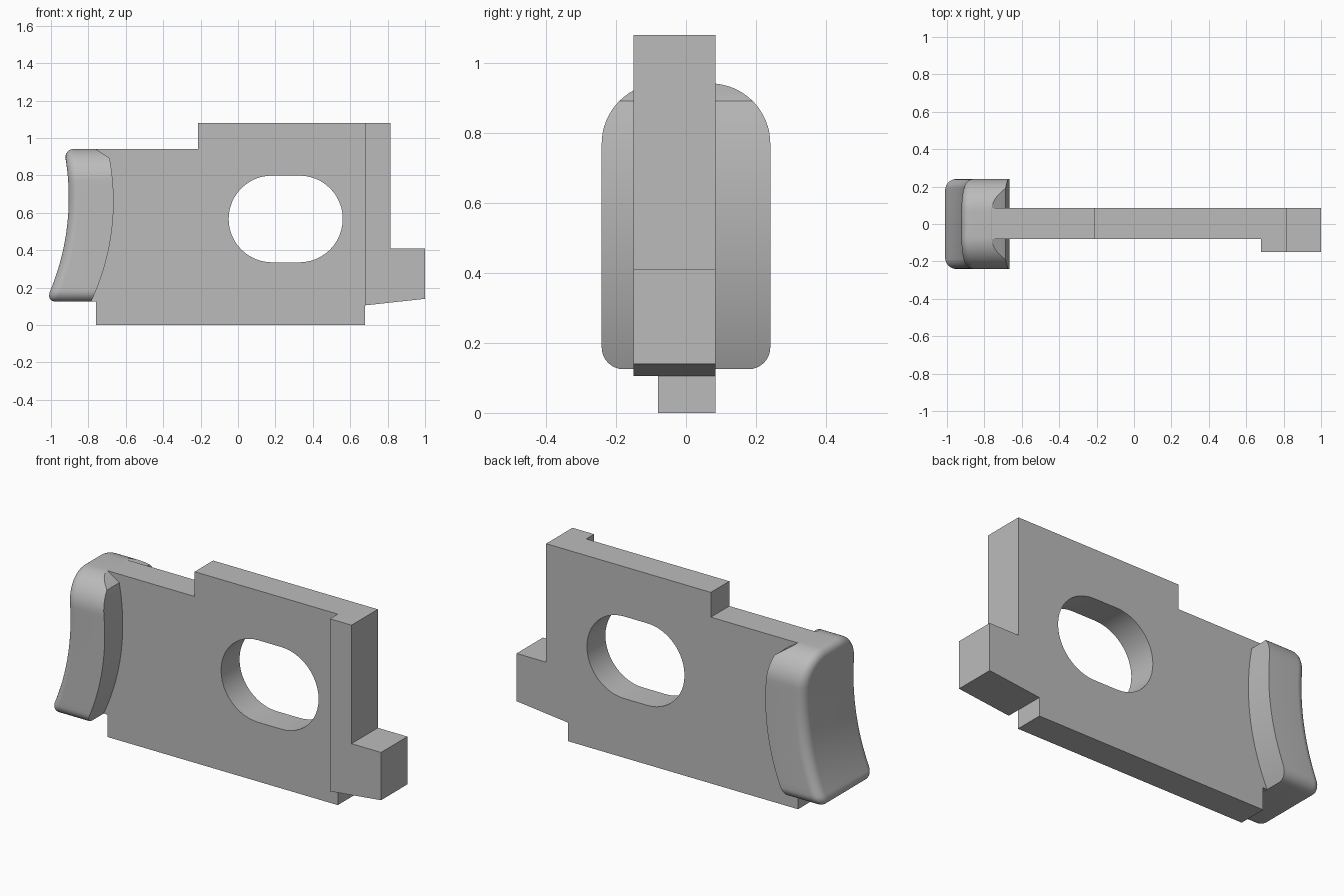
import bpy, bmesh
from math import sin, cos, pi, radians, sqrt

cube = bpy.data.objects.get("Cube")
if cube:
    bpy.data.objects.remove(cube)

grey = bpy.data.materials.new("plain_grey")
grey.use_nodes = True
colour = (0.5, 0.5, 0.5, 1)
grey.diffuse_color = colour
grey.node_tree.nodes["Principled BSDF"].inputs["Base Color"].default_value = colour


def select_only(obj):
    bpy.ops.object.select_all(action='DESELECT')
    obj.select_set(True)
    bpy.context.view_layer.objects.active = obj


def slab(name, outlines, y0, y1):
    """Extrude closed x-z outlines from y0 to y1; inner outlines become holes."""
    curve = bpy.data.curves.new(name, 'CURVE')
    curve.dimensions = '2D'
    curve.fill_mode = 'BOTH'
    curve.extrude = (y1 - y0) / 2
    for pts in outlines:
        spline = curve.splines.new('POLY')
        spline.points.add(len(pts) - 1)
        for p, (x, z) in zip(spline.points, pts):
            p.co = (x, z, 0, 1)
        spline.use_cyclic_u = True
    obj = bpy.data.objects.new(name, curve)
    bpy.context.collection.objects.link(obj)
    obj.location.y = (y0 + y1) / 2
    obj.rotation_euler.x = radians(90)
    select_only(obj)
    bpy.ops.object.convert(target='MESH')
    obj = bpy.context.object
    bm = bmesh.new()
    bm.from_mesh(obj.data)
    bmesh.ops.remove_doubles(bm, verts=bm.verts, dist=0.0001)
    bmesh.ops.recalc_face_normals(bm, faces=bm.faces)
    bm.to_mesh(obj.data)
    bm.free()
    finish(obj)


def finish(obj):
    obj.data.materials.clear()
    obj.data.materials.append(grey)
    select_only(obj)
    bpy.ops.object.shade_smooth_by_angle(angle=radians(30))


# Plate with a rounded slot, including the rear half of the end tab
R, ZC = 0.232, 0.567
slot = []
for cx, start in ((0.328, -pi / 2), (0.182, pi / 2)):
    for i in range(25):
        a = start + pi * i / 24
        slot.append((cx + R * cos(a), ZC + R * sin(a)))
tab = [(0.68, 0.105), (1, 0.14), (1, 0.41), (0.815, 0.41), (0.815, 1.08)]
plate = [(-0.76, 0), (0.68, 0)] + tab + [
    (-0.215, 1.08), (-0.215, 0.94), (-0.77, 0.94), (-0.8, 0.9),
    (-0.85, 0.8), (-0.85, 0.126), (-0.76, 0.126)]
slab("plate", [plate, slot], -0.08, 0.085)

# Raised rail along the front of the end
slab("end_rail", [tab + [(0.68, 1.08)]], -0.15, -0.08)

# Curved thumb pad
HALF, BOTTOM, TOP = 0.241, 0.125, 0.942
R_LOW, R_HIGH, FILLET = 0.062, 0.172, 0.055


def half_outline(inset):
    """Right half of the rounded outline as (half width, height), rising."""
    rl, rh = R_LOW - inset, R_HIGH - inset
    low, high = BOTTOM + R_LOW, TOP - R_HIGH
    pts = []
    for i in range(9):
        a = -pi / 2 + pi / 2 * i / 8
        pts.append((HALF - R_LOW + rl * cos(a), low + rl * sin(a)))
    for i in range(1, 20):
        pts.append((HALF - inset, low + (high - low) * i / 20))
    for i in range(17):
        a = pi / 2 * i / 16
        pts.append((HALF - R_HIGH + rh * cos(a), high + rh * sin(a)))
    return pts


def arc_x(peak, centre, radius, z):
    return peak - radius + sqrt(radius ** 2 - (z - centre) ** 2)


def outer_x(z):
    return arc_x(-0.905, 0.68, 1.3, z)


def inner_x(z):
    return min(arc_x(-0.665, 0.66, 1.25, z), -0.685 - (z - 0.892) * 1.55)


bm = bmesh.new()
rings = []


def add_ring(points, x_of):
    ring = [[bm.verts.new((x_of(z), s * w, z)) for w, z in points] for s in (1, -1)]
    rings.append(ring[0] + ring[1][::-1])


for i in range(9):
    a = pi / 2 * i / 8
    depth = FILLET * (1 - cos(a))
    add_ring(half_outline(FILLET * (1 - sin(a))), lambda z: outer_x(z) + depth)
add_ring(half_outline(0), inner_x)

n = len(rings[0])
for r0, r1 in zip(rings, rings[1:]):
    for i in range(n):
        j = (i + 1) % n
        bm.faces.new((r0[i], r0[j], r1[j], r1[i]))
for ring in (rings[0], rings[-1]):
    for i in range(n // 2 - 1):
        bm.faces.new((ring[i], ring[i + 1], ring[n - 2 - i], ring[n - 1 - i]))
bmesh.ops.recalc_face_normals(bm, faces=bm.faces)
mesh = bpy.data.meshes.new("thumb_pad")
bm.to_mesh(mesh)
bm.free()
pad = bpy.data.objects.new("thumb_pad", mesh)
bpy.context.collection.objects.link(pad)
finish(pad)
